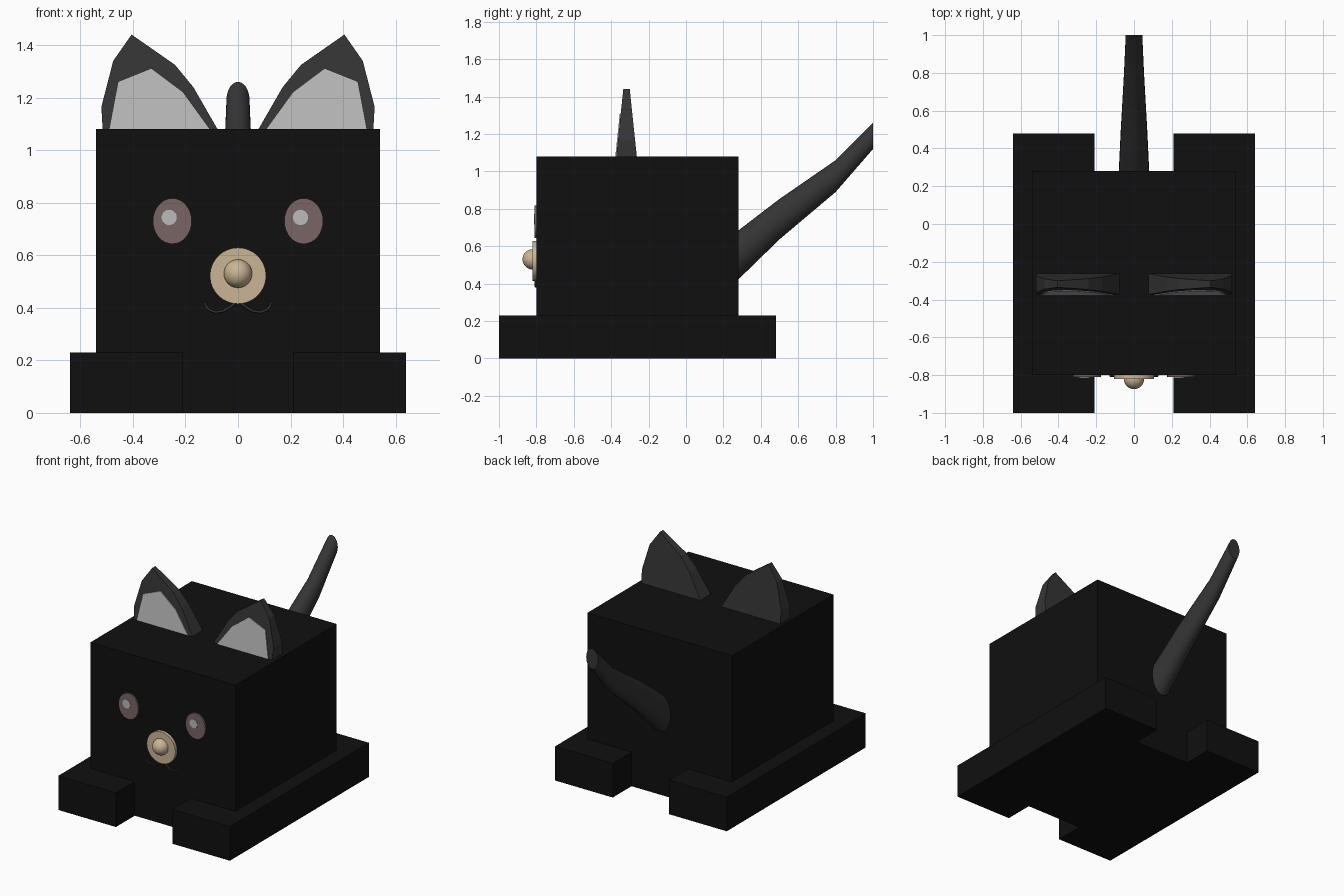
import bpy, bmesh, math

if "Cube" in bpy.data.objects:
    bpy.data.objects.remove(bpy.data.objects["Cube"])


def material(name, rgb):
    m = bpy.data.materials.new(name)
    m.diffuse_color = (*rgb, 1)
    m.use_nodes = True
    m.node_tree.nodes["Principled BSDF"].inputs["Base Color"].default_value = m.diffuse_color
    return m


BLACK = material("black", (0.005, 0.005, 0.005))
CHARCOAL = material("charcoal", (0.035, 0.035, 0.035))
LIGHT = material("light_grey", (0.5, 0.5, 0.5))
ROSE = material("dusty_rose", (0.19, 0.13, 0.13))
BEIGE = material("beige", (0.6, 0.46, 0.3))


def finish(obj, name, mat, smooth=False):
    obj.name = name
    obj.data.materials.append(mat)
    if smooth:
        bpy.ops.object.select_all(action='DESELECT')
        obj.select_set(True)
        bpy.context.view_layer.objects.active = obj
        bpy.ops.object.shade_smooth_by_angle(angle=math.radians(40))
    return obj


def box(name, lo, hi, mat):
    bpy.ops.mesh.primitive_cube_add(size=1, location=[(a + b) / 2 for a, b in zip(lo, hi)])
    obj = bpy.context.object
    obj.scale = [b - a for a, b in zip(lo, hi)]
    return finish(obj, name, mat)


def disc(name, x, z, rx, rz, front, mat):
    """Flat round plate standing on the face, its front at y = front."""
    back = -0.795
    bpy.ops.mesh.primitive_cylinder_add(vertices=32, radius=1, depth=1,
                                        location=(x, (front + back) / 2, z),
                                        rotation=(math.pi / 2, 0, 0))
    bpy.context.object.scale = (rx, rz, back - front)
    return finish(bpy.context.object, name, mat, True)


def loft(name, rings, mat, smooth=False):
    """Skin closed rings of equal length and cap both ends."""
    bm = bmesh.new()
    rows = [[bm.verts.new(p) for p in ring] for ring in rings]
    n = len(rows[0])
    for a, b in zip(rows, rows[1:]):
        for i in range(n):
            j = (i + 1) % n
            bm.faces.new((a[i], a[j], b[j], b[i]))
    bm.faces.new(rows[0])
    bm.faces.new(rows[-1])
    bmesh.ops.recalc_face_normals(bm, faces=bm.faces)
    me = bpy.data.meshes.new(name)
    bm.to_mesh(me)
    bm.free()
    obj = bpy.data.objects.new(name, me)
    bpy.context.collection.objects.link(obj)
    return finish(obj, name, mat, smooth)


def ear_half_depth(z):
    return 0.055 - (z - 1.08) * 0.105


# Body block
box("body", (-0.54, -0.80, 0), (0.54, 0.28, 1.08), BLACK)

EAR = [(0.075, 1.075), (0.17, 1.24), (0.24, 1.325), (0.405, 1.44),
       (0.475, 1.34), (0.52, 1.165), (0.515, 1.075)]
EAR_INNER = [(0.105, 1.075), (0.21, 1.22), (0.33, 1.31), (0.455, 1.26), (0.49, 1.075)]
MOUTH = [(0.0, 0.425), (0.03, 0.404), (0.055, 0.388), (0.085, 0.383),
         (0.11, 0.392), (0.123, 0.407), (0.126, 0.422)]

for side, s in (("left", -1), ("right", 1)):
    # Long foot slab joining front and back paws
    x0, x1 = sorted((0.21 * s, 0.64 * s))
    box(f"{side}_feet", (x0, -1.0, 0), (x1, 0.48, 0.23), BLACK)

    # Tapered ear with pale inner panel
    loft(f"{side}_ear", [[(s * x, -0.318 + d * ear_half_depth(z), z) for x, z in EAR]
                         for d in (-1, 1)], CHARCOAL)
    loft(f"{side}_inner_ear", [[(s * x, -0.318 - ear_half_depth(z) + d, z) for x, z in EAR_INNER]
                               for d in (-0.005, 0.005)], LIGHT)

    # Eye and glint
    disc(f"{side}_eye", 0.25 * s, 0.73, 0.074, 0.087, -0.811, ROSE)
    disc(f"{side}_eye_glint", 0.25 * s - 0.012, 0.744, 0.029, 0.029, -0.814, LIGHT)

    # Mouth curl
    cu = bpy.data.curves.new(f"{side}_mouth", 'CURVE')
    cu.dimensions = '3D'
    cu.bevel_depth = 0.005
    cu.bevel_resolution = 2
    sp = cu.splines.new('POLY')
    sp.points.add(len(MOUTH) - 1)
    for p, (x, z) in zip(sp.points, MOUTH):
        p.co = (s * x, -0.804, z, 1)
    mouth = bpy.data.objects.new(f"{side}_mouth", cu)
    bpy.context.collection.objects.link(mouth)
    finish(mouth, f"{side}_mouth", CHARCOAL)

# Muzzle plate and nose ball
disc("muzzle", 0, 0.522, 0.107, 0.107, -0.82, BEIGE)
bpy.ops.mesh.primitive_uv_sphere_add(segments=32, ring_count=16, radius=0.054,
                                     location=(0, -0.82, 0.53))
finish(bpy.context.object, "nose", BEIGE, True)

# Tail: upright oval sections (y, z centre, half width, half height)
TAIL = [(0.27, 0.545, 0.081, 0.132), (0.50, 0.745, 0.07, 0.108),
        (0.80, 0.975, 0.053, 0.085), (1.0, 1.19, 0.044, 0.07)]
loft("tail", [[(w * math.cos(k * math.pi / 12), y, z + h * math.sin(k * math.pi / 12))
               for k in range(24)] for y, z, w, h in TAIL], CHARCOAL, True)
